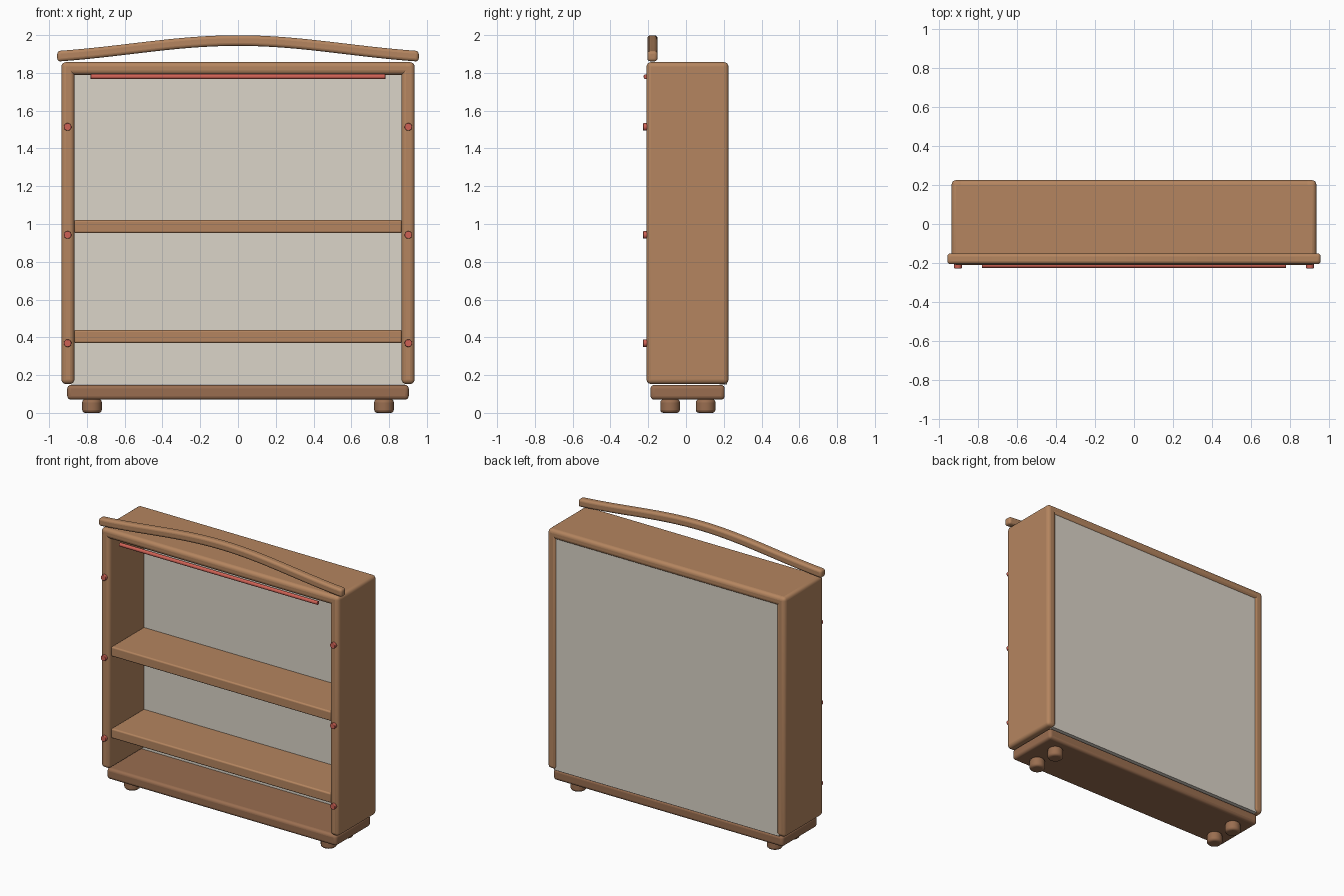
import bpy, bmesh, math
from mathutils import Matrix

if "Cube" in bpy.data.objects:
    bpy.data.objects.remove(bpy.data.objects["Cube"])


def material(name, rgb):
    m = bpy.data.materials.new(name)
    m.diffuse_color = (*rgb, 1)
    m.use_nodes = True
    m.node_tree.nodes["Principled BSDF"].inputs["Base Color"].default_value = m.diffuse_color
    return m


wood = material("wood", (0.46, 0.235, 0.115))
dark_wood = material("dark_wood", (0.32, 0.155, 0.08))
panel_grey = material("panel", (0.71, 0.66, 0.58))
red = material("red", (0.62, 0.12, 0.09))


def finish(name, bm, mat, bevel, segments=4):
    bmesh.ops.recalc_face_normals(bm, faces=bm.faces)
    me = bpy.data.meshes.new(name)
    bm.to_mesh(me)
    bm.free()
    me.materials.append(mat)
    ob = bpy.data.objects.new(name, me)
    bpy.context.collection.objects.link(ob)
    if bevel:
        mod = ob.modifiers.new("Rounded edges", "BEVEL")
        mod.width, mod.segments = bevel, segments
        mod.limit_method, mod.angle_limit = "ANGLE", math.radians(40)
    bpy.ops.object.select_all(action="DESELECT")
    ob.select_set(True)
    bpy.context.view_layer.objects.active = ob
    bpy.ops.object.shade_smooth_by_angle(angle=math.radians(35))
    return ob


def box(name, x, y, z, mat, bevel):
    """Rounded box from (min, max) ranges."""
    bm = bmesh.new()
    bmesh.ops.create_cube(bm, size=1)
    for v in bm.verts:
        v.co = [r[0] + (c + 0.5) * (r[1] - r[0]) for c, r in zip(v.co, (x, y, z))]
    return finish(name, bm, mat, bevel)


def cylinder(name, center, radius, length, axis, mat, bevel, sides=32):
    rot = {"X": Matrix.Rotation(math.pi / 2, 4, "Y"),
           "Y": Matrix.Rotation(math.pi / 2, 4, "X"), "Z": Matrix()}[axis]
    bm = bmesh.new()
    bmesh.ops.create_cone(bm, cap_ends=True, segments=sides, radius1=radius,
                          radius2=radius, depth=length,
                          matrix=Matrix.Translation(center) @ rot)
    return finish(name, bm, mat, bevel, 3)


# Cabinet frame
DEPTH = (-0.209, 0.225)
for label, s in (("left", -1), ("right", 1)):
    box(label + "_side", sorted((s * 0.866, s * 0.935)), DEPTH, (0.153, 1.857), wood, 0.024)
    # Round pegs on the front edge of each side
    for i, z in enumerate((0.369, 0.942, 1.514)):
        cylinder(f"{label}_peg_{i + 1}", (s * 0.902, -0.214, z), 0.02, 0.028, "Y", red, 0.004)
    # Feet
    for place, y in (("front", -0.084), ("back", 0.104)):
        cylinder(f"{label}_{place}_foot", (s * 0.773, y, 0.036), 0.052, 0.072, "Z", dark_wood, 0.016)
box("top_board", (-0.935, 0.935), DEPTH, (1.79, 1.857), wood, 0.024)
box("base", (-0.904, 0.904), (-0.188, 0.205), (0.07, 0.148), dark_wood, 0.02)

# Shelves and back panel
for i, z in enumerate((0.37, 0.952)):
    box(f"shelf_{i + 1}", (-0.867, 0.867), (-0.19, 0.18), (z, z + 0.069), wood, 0.01)
box("back_panel", (-0.885, 0.885), (0.178, 0.217), (0.15, 1.803), panel_grey, 0)

# Thin rail under the top
cylinder("front_rail", (0, -0.212, 1.78), 0.013, 1.56, "X", red, 0.003, 16)

# Arched crest: square bar lofted along a gentle hump
bm = bmesh.new()
N, HALF = 32, 0.957
rings = []
for i in range(N + 1):
    t = 2 * i / N - 1
    hump = 0.6 * (1 + math.cos(math.pi * t)) / 2 + 0.4 * (1 - t * t)
    zc = 1.888 + 0.083 * hump
    rings.append([bm.verts.new((t * HALF, -0.178 + a * 0.027, zc + b * 0.028))
                  for a, b in ((-1, -1), (1, -1), (1, 1), (-1, 1))])
for r0, r1 in zip(rings, rings[1:]):
    for k in range(4):
        bm.faces.new((r0[k], r0[k - 1], r1[k - 1], r1[k]))
bm.faces.new(rings[0])
bm.faces.new(rings[-1])
finish("arched_crest", bm, wood, 0.016)
